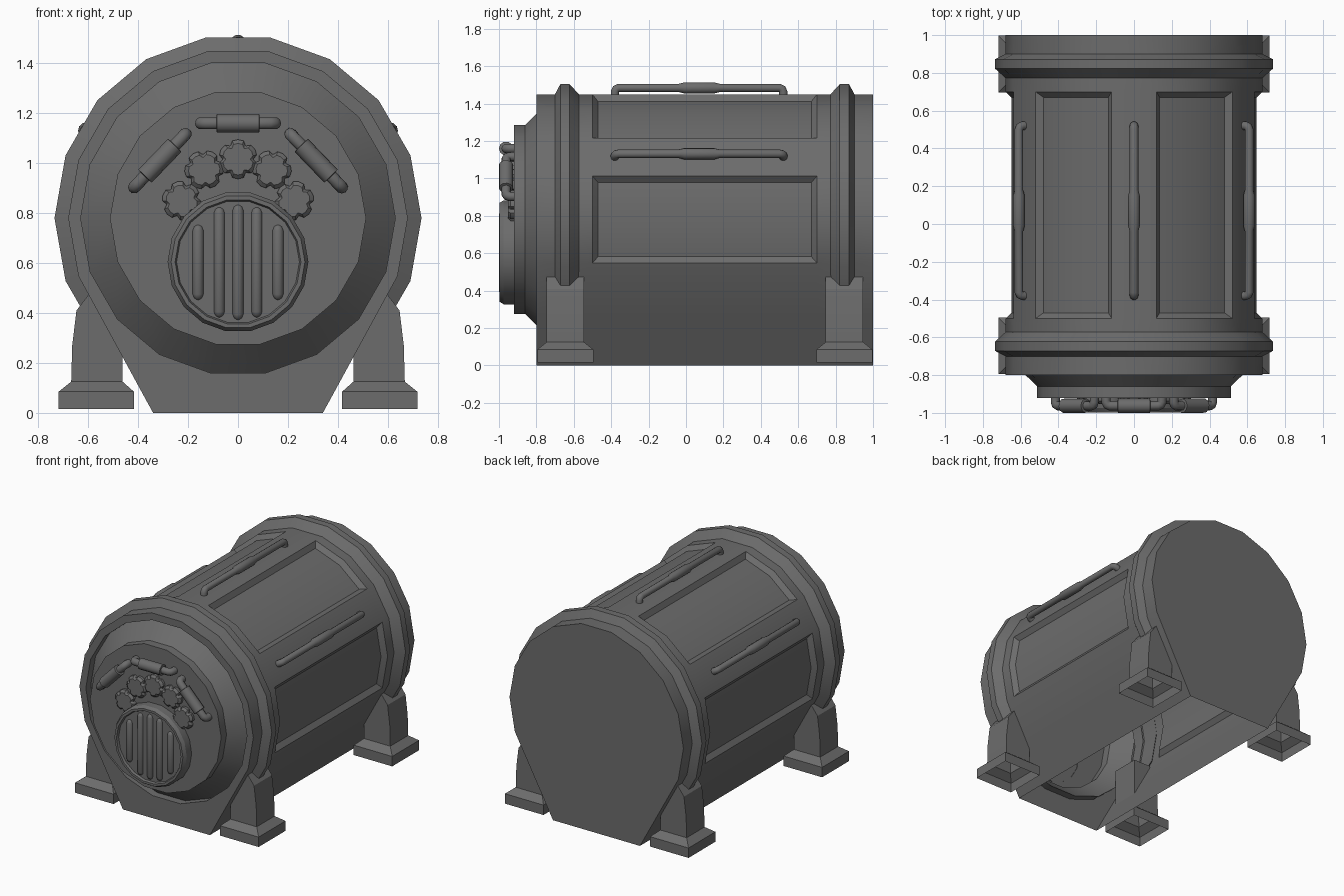
import bpy, bmesh
from math import sin, cos, radians
from mathutils import Vector

if "Cube" in bpy.data.objects:
    bpy.data.objects.remove(bpy.data.objects["Cube"])

CZ = 0.78  # height of the drum axis

# Dark grey metal used on every part
metal = bpy.data.materials.new("dark_metal")
metal.diffuse_color = (0.15, 0.15, 0.15, 1)
metal.use_nodes = True
metal.node_tree.nodes["Principled BSDF"].inputs["Base Color"].default_value = metal.diffuse_color


def shade(ob, angle):
    ob.data.materials.append(metal)
    bpy.ops.object.select_all(action='DESELECT')
    ob.select_set(True)
    bpy.context.view_layer.objects.active = ob
    if ob.type == 'CURVE':
        bpy.ops.object.convert(target='MESH')
    if angle:
        bpy.ops.object.shade_smooth_by_angle(angle=radians(angle))


def finish(name, bm, angle=28):
    me = bpy.data.meshes.new(name)
    bm.to_mesh(me)
    bm.free()
    ob = bpy.data.objects.new(name, me)
    bpy.context.collection.objects.link(ob)
    shade(ob, angle)


def loft(rings, closed=True, cap_start=False, cap_end=False):
    """Skin a list of equal-length point rings; returns bmesh and face rows."""
    bm = bmesh.new()
    vs = [[bm.verts.new(p) for p in r] for r in rings]
    n = len(rings[0])
    rows = []
    for a, b in zip(vs, vs[1:]):
        rows.append([bm.faces.new((a[i], a[(i + 1) % n], b[(i + 1) % n], b[i]))
                     for i in range(n if closed else n - 1)])
    if cap_start:
        bm.faces.new(vs[0])
    if cap_end:
        bm.faces.new(vs[-1])
    bmesh.ops.recalc_face_normals(bm, faces=bm.faces)
    return bm, rows


def circle(r, y, cz=CZ, n=18, start=-20, sweep=360, count=None):
    return [(r * cos(radians(start + sweep * i / n)), y, cz + r * sin(radians(start + sweep * i / n)))
            for i in range(count or n)]


def tube(name, pts, radii, res=3):
    cu = bpy.data.curves.new(name, 'CURVE')
    cu.dimensions = '3D'
    cu.bevel_depth = 1.0
    cu.bevel_resolution = res
    cu.use_fill_caps = True
    sp = cu.splines.new('POLY')
    sp.points.add(len(pts) - 1)
    for p, co, r in zip(sp.points, pts, radii):
        p.co = (*co, 1)
        p.radius = r
    ob = bpy.data.objects.new(name, cu)
    bpy.context.collection.objects.link(ob)
    shade(ob, 50)


def handle(name, base, along, out, half, r, grip_half, grip_r, rise, ramp):
    """Bar with a thick grip whose ends turn down into the surface."""
    base, along, out = Vector(base), Vector(along).normalized(), Vector(out).normalized()
    L = half - r
    side = [(L, -0.01, r), (L, rise - 0.02, r), (L - 0.006, rise - 0.006, r), (L - 0.02, rise, r),
            (grip_half, rise, r), (grip_half - ramp, rise, grip_r)]
    prof = [(-a, h, q) for a, h, q in side] + side[::-1]
    tube(name, [base + along * a + out * h for a, h, _ in prof], [q for _, _, q in prof])


# Drum body: round top, tapered skirt, recessed stepped nose, open underside
def outline(y):
    pts = circle(0.68, y)[:12]
    sx, sz = pts[0][0], pts[0][2]
    low = [((sx + 0.34) / 2, sz / 2), (0.34, 0), (0.115, 0)]
    pts += [(-x, y, z) for x, z in low] + [(x, y, z) for x, z in low[::-1]]
    return pts


nose = [circle(0.513, -0.92), circle(0.513, -0.86), circle(0.63, -0.745), circle(0.63, -0.8)]
bm, rows = loft(nose + [outline(y) for y in (-0.8, -0.5, 0.7, 1.0)], cap_start=True, cap_end=True)
bottom = [row[i] for row in rows[4:] for i in (13, 14, 15)]
for i in (0, 3, 6, 9):  # sunken panels
    bmesh.ops.inset_region(bm, faces=[rows[5][i], rows[5][i + 1]], thickness=0.03,
                           depth=-0.03, use_even_offset=True)
bmesh.ops.delete(bm, geom=bottom, context='FACES')
finish("drum_body", bm)

# Raised hoops at both ends
for name, s in (("front_hoop", 1), ("rear_hoop", -1)):
    prof = [(0.672, -0.565), (0.735, -0.622), (0.735, -0.672), (0.672, -0.705)]
    rings = [circle(r, y if s > 0 else 0.2 - y, n=13, start=-40, sweep=260, count=14) for r, y in prof]
    bm, _ = loft(rings, closed=False)
    finish(name, bm)

# Four legs with flared, hollow feet
leg = [(0.417, 0.718, 0.15, 0.015), (0.417, 0.718, 0.15, 0.085), (0.462, 0.668, 0.1, 0.125),
       (0.462, 0.664, 0.1, 0.27), (0.462, 0.647, 0.1, 0.41), (0.462, 0.59, 0.1, 0.485)]
for end, yc in (("front", -0.645), ("rear", 0.847)):
    for side, s in (("left", -1), ("right", 1)):
        rings = [[(s * a, yc - h, z), (s * b, yc - h, z), (s * b, yc + h, z), (s * a, yc + h, z)]
                 for a, b, h, z in leg]
        bm, _ = loft(rings, cap_end=True)
        finish(f"{end}_{side}_leg", bm)

# Long handles on the drum
for name, a in (("right", 30), ("top", 90), ("left", 150)):
    out = Vector((cos(radians(a)), 0, sin(radians(a))))
    handle(f"{name}_handle", out * 0.668 + Vector((0, 0.07, CZ)), (0, 1, 0), out,
           0.473, 0.023, 0.11, 0.031, 0.036, 0.03)

# Short grips on the nose
for name, x, z, a in (("nose_grip_top", 0, 1.16, 0), ("nose_grip_left", -0.313, 1.01, 46),
                      ("nose_grip_right", 0.313, 1.01, -46)):
    handle(name, (x, -0.92, z), (cos(radians(a)), 0, sin(radians(a))), (0, -1, 0),
           0.173, 0.025, 0.087, 0.038, 0.042, 0.002)

# Round vent with rim
vent = [(0.282, -0.915), (0.282, -0.975), (0.268, -0.998), (0.252, -0.998), (0.246, -0.982)]
bm, _ = loft([circle(r, y, cz=0.605) for r, y in vent], cap_end=True)
finish("vent", bm)

# Vent bars
for i, (x, h) in enumerate(((-0.16, 0.15), (-0.075, 0.22), (0, 0.23), (0.075, 0.22), (0.16, 0.15))):
    zs = [(-h, 0.006), (-h + 0.007, 0.017), (-h + 0.022, 0.023)]
    prof = zs + [(-z, r) for z, r in zs[::-1]]
    tube(f"vent_bar_{i + 1}", [(x, -0.977, 0.603 + z) for z, _ in prof], [r for _, r in prof])

# Lobed knobs fanned above the vent
for i, a in enumerate((17, 55, 90, 125, 163)):
    cx, cz = 0.236 * cos(radians(a)), CZ + 0.236 * sin(radians(a))
    shape = [(radians(a + 60 * k + d), r) for k in range(6)
             for d, r in ((-28, 0.063), (-17, 0.077), (0, 0.079), (17, 0.077), (28, 0.063))]
    rings = [[(cx + r * f * cos(t), y, cz + r * f * sin(t)) for t, r in shape]
             for f, y in ((1, -0.915), (1, -0.938), (0.8, -0.952))]
    bm, _ = loft(rings, cap_end=True)
    finish(f"knob_{i + 1}", bm)
